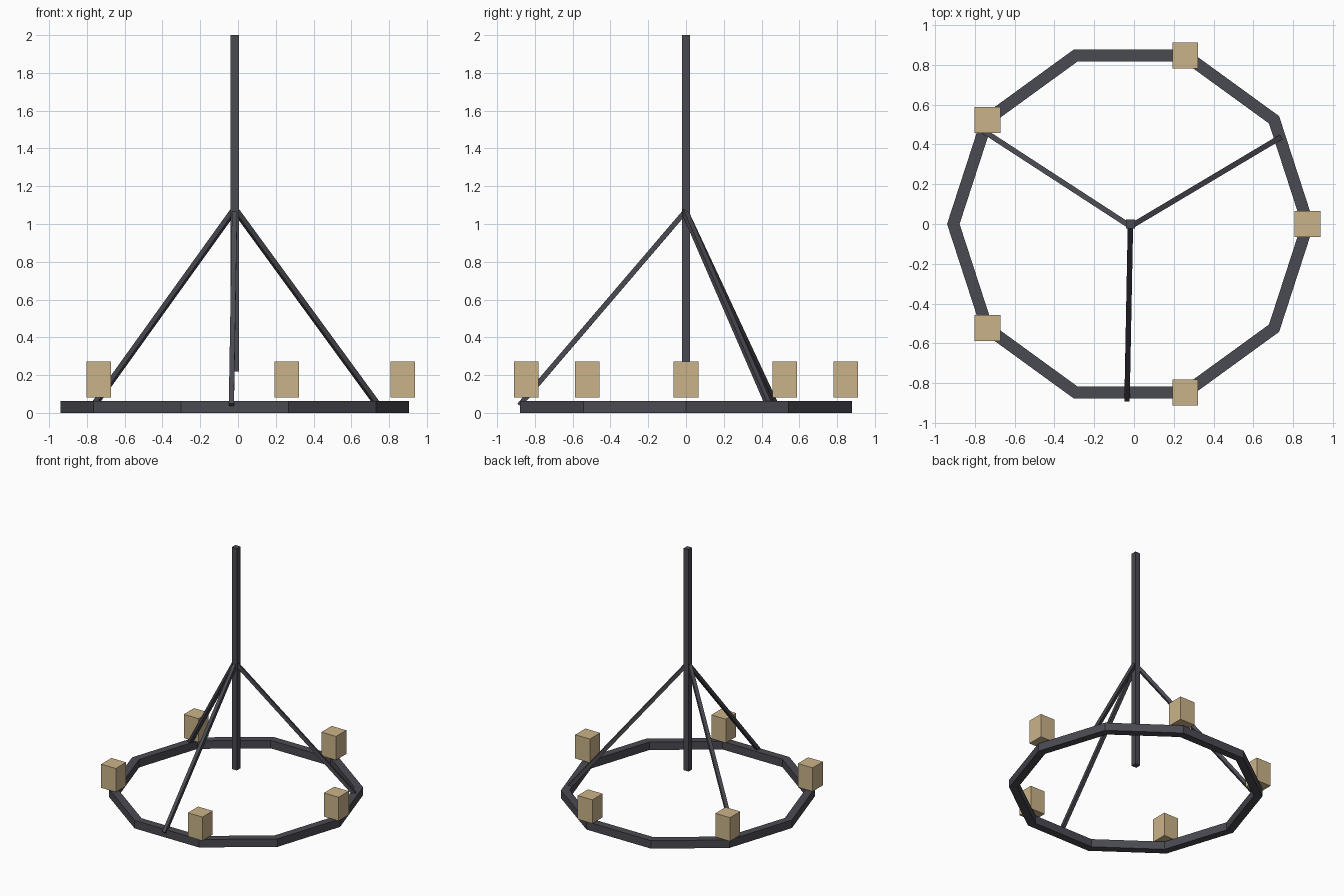
import bpy, bmesh, math
from mathutils import Vector

if "Cube" in bpy.data.objects:
    bpy.data.objects.remove(bpy.data.objects["Cube"])

CX = -0.017  # axis of the pole and ring


def material(name, rgb):
    m = bpy.data.materials.new(name)
    m.diffuse_color = (*rgb, 1)
    m.use_nodes = True
    m.node_tree.nodes["Principled BSDF"].inputs["Base Color"].default_value = m.diffuse_color
    return m


metal = material("dark metal", (0.068, 0.068, 0.084))
tan = material("tan", (0.59, 0.45, 0.25))


def box(name, center, size, mat, rotation=None):
    bpy.ops.mesh.primitive_cube_add(size=1, location=center)
    ob = bpy.context.object
    ob.name = name
    ob.scale = size
    if rotation is not None:
        ob.rotation_euler = rotation.to_euler()
    ob.data.materials.append(mat)
    return ob


def beam(name, a, b, width, mat):
    a, b = Vector(a), Vector(b)
    d = b - a
    return box(name, (a + b) / 2, (width, width, d.length), mat,
               d.to_track_quat('Z', 'Y'))


# Ten-sided ring with a square section
bm = bmesh.new()
section = [(0.923, 0.0), (0.923, 0.064), (0.860, 0.064), (0.860, 0.0)]
loops = []
for i in range(10):
    t = math.radians(36 * i)
    loops.append([bm.verts.new((CX + r * math.cos(t), r * math.sin(t), z))
                  for r, z in section])
for i in range(10):
    p, q = loops[i], loops[(i + 1) % 10]
    for k in range(4):
        n = (k + 1) % 4
        bm.faces.new((p[k], q[k], q[n], p[n]))
bmesh.ops.recalc_face_normals(bm, faces=bm.faces)
mesh = bpy.data.meshes.new("ring")
bm.to_mesh(mesh)
bm.free()
mesh.materials.append(metal)
bpy.context.collection.objects.link(bpy.data.objects.new("ring", mesh))

# Central pole
box("pole", (CX, 0, 1.11), (0.044, 0.044, 1.78), metal)

# Three sloping struts from the pole to the ring
struts = {
    "front_strut": ((-0.018, -0.005, 1.065), (-0.035, -0.882, 0.04)),
    "right_strut": ((-0.010, -0.008, 1.07), (0.738, 0.437, 0.045)),
    "left_strut": ((-0.024, -0.008, 1.07), (-0.760, 0.470, 0.045)),
}
for name, (top, foot) in struts.items():
    beam(name, foot, top, 0.027, metal)

# Candle blocks hovering above every second corner
for i in range(5):
    t = math.radians(72 * i)
    box(f"block_{i + 1}",
        (CX + 0.89 * math.cos(t), 0.89 * math.sin(t), 0.176),
        (0.13, 0.13, 0.19), tan)
